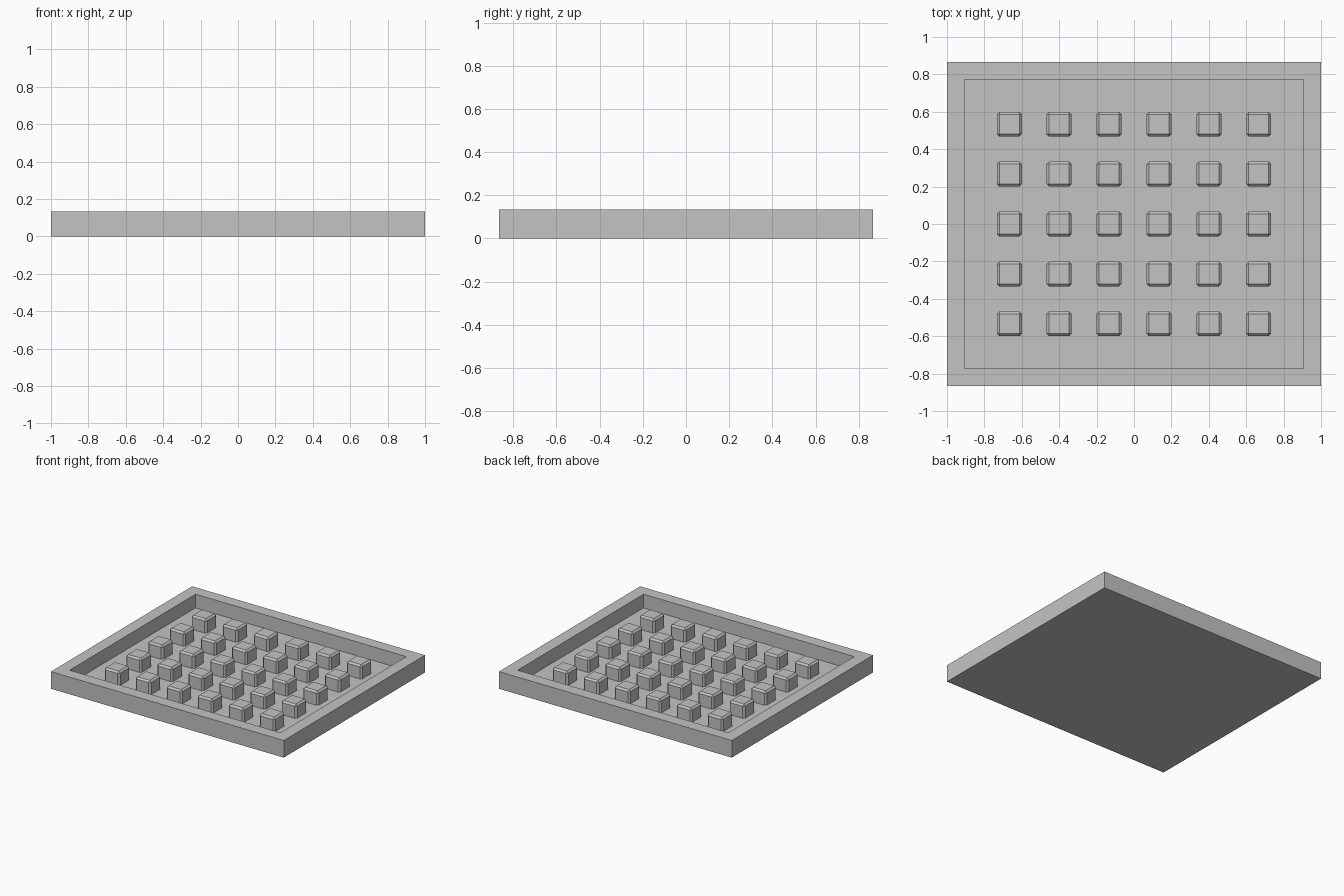
import bpy
import bmesh

if "Cube" in bpy.data.objects:
    bpy.data.objects.remove(bpy.data.objects["Cube"], do_unlink=True)

UNIT = 2 / 15            # peg width, wall thickness and tray height
FLOOR = UNIT * 0.2       # height of the recessed floor
CHAMFER = UNIT * 0.1

grey = bpy.data.materials.new("plain grey")
grey.use_nodes = True
grey.diffuse_color = (0.55, 0.55, 0.55, 1)
grey.node_tree.nodes["Principled BSDF"].inputs["Base Color"].default_value = grey.diffuse_color


def box(bm, size, low, high):
    """Add a box centred on the origin in x and y."""
    verts = bmesh.ops.create_cube(bm, size=1)["verts"]
    for v in verts:
        v.co.x *= size[0]
        v.co.y *= size[1]
        v.co.z = low if v.co.z < 0 else high


def finish(bm, name):
    mesh = bpy.data.meshes.new(name)
    bm.to_mesh(mesh)
    bm.free()
    mesh.materials.append(grey)
    obj = bpy.data.objects.new(name, mesh)
    bpy.context.collection.objects.link(obj)
    return obj


# Tray: a slab whose top is inset to leave a rim, then pushed down
bm = bmesh.new()
box(bm, (15 * UNIT, 13 * UNIT), 0, UNIT)
bm.normal_update()
top = max(bm.faces, key=lambda f: f.normal.z)
bmesh.ops.inset_region(bm, faces=[top], thickness=UNIT)
recess = bmesh.ops.extrude_discrete_faces(bm, faces=[top])["faces"][0]
bmesh.ops.translate(bm, verts=recess.verts, vec=(0, 0, FLOOR - UNIT))
bmesh.ops.recalc_face_normals(bm, faces=bm.faces)
finish(bm, "tray")

# Peg: one chamfered block, shared by the whole grid
bm = bmesh.new()
box(bm, (UNIT, UNIT), FLOOR / 2, UNIT)
bmesh.ops.bevel(bm, geom=bm.edges[:], offset=CHAMFER, segments=1, affect='EDGES')
first = finish(bm, "peg")

# Grid of pegs, six across and five deep, spaced two units apart
for col in range(6):
    for row in range(5):
        peg = first if col == row == 0 else first.copy()
        peg.name = f"peg_{col + 1}_{row + 1}"
        peg.location = ((col - 2.5) * 2 * UNIT, (row - 2) * 2 * UNIT, 0)
        if peg is not first:
            bpy.context.collection.objects.link(peg)
